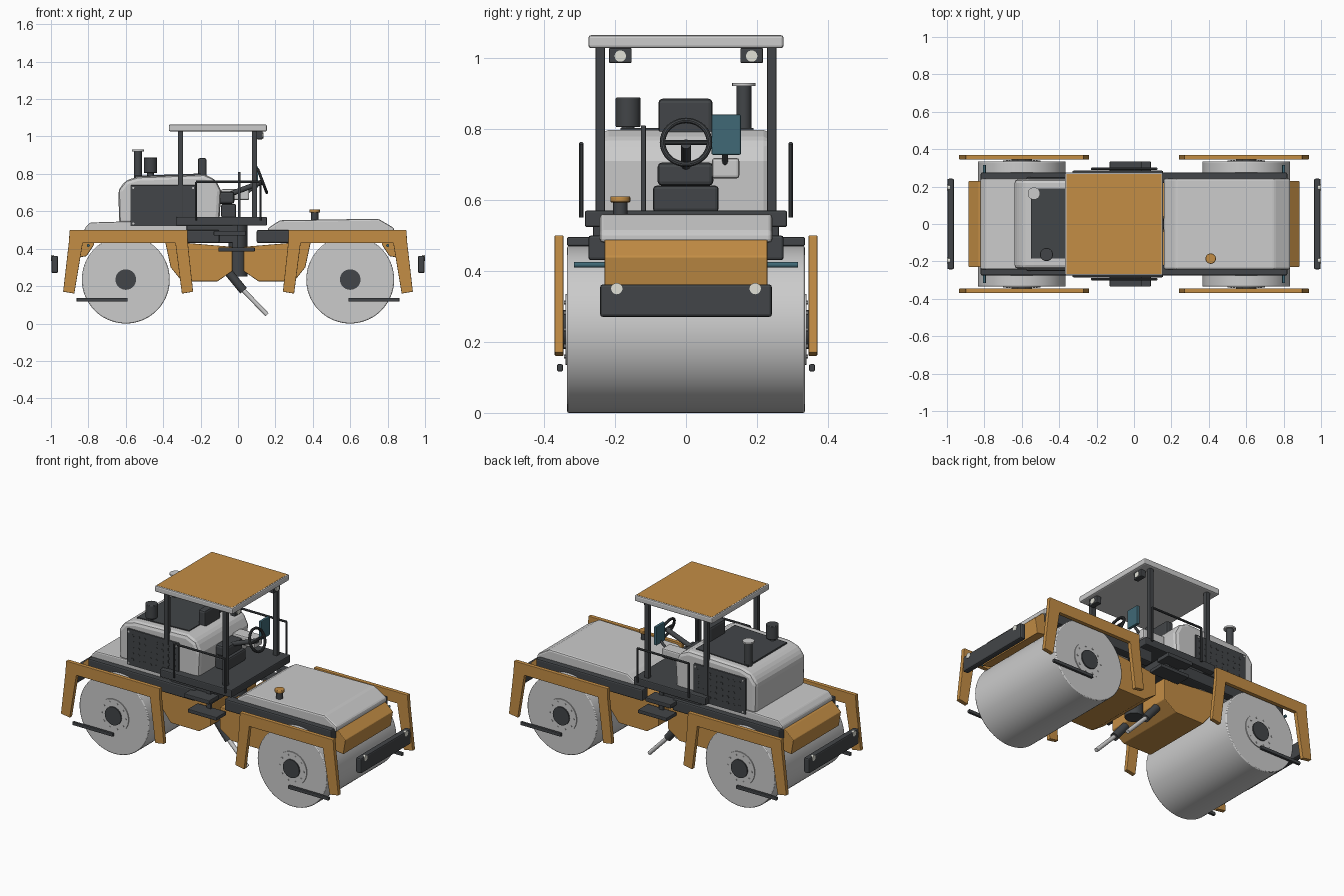
import bpy, bmesh, math
from mathutils import Vector


def mat(name, c):
    m = bpy.data.materials.new(name)
    m.diffuse_color = (*c, 1)
    return m


ORANGE = mat("orange", (0.55, 0.27, 0.06))
DARK = mat("dark", (0.055, 0.06, 0.065))
TEAL = mat("teal", (0.05, 0.14, 0.18))
LAMP = mat("lamp", (0.75, 0.75, 0.68))


def finish(name, bm, m=None, bev=0.0, smooth=False):
    bmesh.ops.recalc_face_normals(bm, faces=bm.faces)
    me = bpy.data.meshes.new(name)
    bm.to_mesh(me)
    bm.free()
    ob = bpy.data.objects.new(name, me)
    bpy.context.collection.objects.link(ob)
    if m:
        me.materials.append(m)
    if bev:
        b = ob.modifiers.new("bevel", "BEVEL")
        b.width, b.segments, b.limit_method = bev, 2, "ANGLE"
    if smooth:
        bpy.ops.object.select_all(action="DESELECT")
        ob.select_set(True)
        bpy.context.view_layer.objects.active = ob
        bpy.ops.object.shade_smooth_by_angle(angle=math.radians(35))
    return ob


def profile(name, pts, y0, y1, m=None, bev=0.0):
    """Outline in x-z extruded along y."""
    bm = bmesh.new()
    f = bm.faces.new([bm.verts.new((x, y0, z)) for x, z in pts])
    r = bmesh.ops.extrude_face_region(bm, geom=[f])
    bmesh.ops.translate(bm, vec=(0, y1 - y0, 0),
                        verts=[v for v in r["geom"] if isinstance(v, bmesh.types.BMVert)])
    return finish(name, bm, m, bev)


def box(name, x0, x1, y0, y1, z0, z1, m=None, bev=0.004):
    return profile(name, [(x0, z0), (x1, z0), (x1, z1), (x0, z1)], y0, y1, m, bev)


def add_rod(bm, a, b, r, n):
    a, b = Vector(a), Vector(b)
    mtx = (b - a).to_track_quat("Z", "Y").to_matrix().to_4x4()
    mtx.translation = (a + b) / 2
    bmesh.ops.create_cone(bm, cap_ends=True, segments=n, radius1=r, radius2=r,
                          depth=(b - a).length, matrix=mtx)


def rods(name, segs, r, m=None, n=24, bev=0.0):
    bm = bmesh.new()
    for a, b in segs:
        add_rod(bm, a, b, r, n)
    return finish(name, bm, m, bev, True)


# front and rear assemblies
for s, end in ((1, "front"), (-1, "rear")):
    cx = 0.6 * s
    rods(end + "_drum", [((cx, -0.335, 0.235), (cx, 0.335, 0.235))], 0.235, None, 72, 0.005)
    outer = [(0.27, 0.5), (0.9, 0.5), (0.905, 0.43), (0.935, 0.17), (0.875, 0.16), (0.83, 0.43),
             (0.36, 0.43), (0.3, 0.16), (0.24, 0.17), (0.268, 0.43)]
    outer[6] = (0.335, 0.43)
    outer = [(s * x, z) for x, z in outer]
    for t, side in ((-1, "right"), (1, "left")):
        tag = f"{end}_{side}_"
        profile(tag + "drum_frame", outer, 0.345 * t, 0.37 * t, ORANGE, 0.003)
        rods(tag + "hub_ring", [((cx, 0.33 * t, 0.235), (cx, 0.34 * t, 0.235))], 0.1, None, 40)
        rods(tag + "hub", [((cx, 0.33 * t, 0.235), (cx, 0.347 * t, 0.235))], 0.055, DARK, 32)
        ring = [(cx + 0.08 * math.cos(a), 0.235 + 0.08 * math.sin(a))
                for a in [k * math.tau / 10 for k in range(10)]]
        rods(tag + "hub_bolts", [((x, 0.33 * t, z), (x, 0.343 * t, z)) for x, z in ring],
             0.006, None, 6)
        xs = sorted((0.59 * s, 0.863 * s))
        box(tag + "scraper_bar", *xs, 0.347 * t, 0.363 * t, 0.117, 0.137, DARK, 0.003)
        box(tag + "side_rail", *sorted((0.1 * s, 0.82 * s)), 0.22 * t, 0.275 * t, 0.43, 0.5, DARK, 0.008)
        rods(tag + "spray_nozzle", [((0.8 * s, 0.22 * t, 0.417), (0.8 * s, 0.315 * t, 0.417))],
             0.008, TEAL, 12)
        rods(tag + "bumper_lamp", [((0.985 * s, 0.195 * t, 0.35), (0.9995 * s, 0.195 * t, 0.35))],
             0.016, LAMP, 20)
    box(end + "_bumper", *sorted((0.962 * s, 0.998 * s)), -0.242, 0.242, 0.27, 0.362, DARK, 0.008)
    # folded end plate and central yoke
    profile(end + "_end_plate", [(s * x, z) for x, z in
            [(0.77, 0.49), (0.83, 0.49), (0.885, 0.44), (0.87, 0.35), (0.81, 0.36), (0.77, 0.42)]],
            -0.23, 0.23, ORANGE, 0.004)
    yoke = [(0.03, 0.41), (0.39, 0.44), (0.36, 0.30), (0.30, 0.225), (0.11, 0.225), (0.03, 0.28)]
    profile(end + "_yoke", [(s * x, z) for x, z in yoke], -0.22, 0.22, ORANGE, 0.004)

# hoods
profile("front_hood", [(0.16, 0.48), (0.835, 0.48), (0.835, 0.51), (0.75, 0.56), (0.225, 0.552),
                       (0.16, 0.51)], -0.243, 0.243, None, 0.01)
profile("rear_lower_hood", [(-0.82, 0.48), (-0.1, 0.48), (-0.1, 0.55), (-0.62, 0.545),
                            (-0.79, 0.54), (-0.82, 0.51)], -0.243, 0.243, None, 0.008)
profile("engine_hood", [(-0.635, 0.53), (-0.64, 0.715), (-0.6, 0.765), (-0.535, 0.785),
                        (-0.18, 0.797), (-0.12, 0.77), (-0.09, 0.71), (-0.1, 0.53)],
        -0.24, 0.24, None, 0.022)
profile("hood_top_panel", [(-0.55, 0.77), (-0.55, 0.79), (-0.2, 0.802), (-0.2, 0.78)],
        -0.185, 0.19, DARK)
rods("filler_neck", [((0.41, -0.185, 0.55), (0.41, -0.185, 0.6))], 0.02, DARK)
rods("filler_cap", [((0.41, -0.185, 0.593), (0.41, -0.185, 0.61))], 0.028, ORANGE, 24, 0.003)
rods("exhaust_pipe", [((-0.535, 0.163, 0.77), (-0.535, 0.163, 0.925))], 0.021, DARK)
rods("exhaust_cap", [((-0.535, 0.163, 0.92), (-0.535, 0.163, 0.929))], 0.033)
rods("air_filter", [((-0.468, -0.163, 0.805), (-0.468, -0.163, 0.888))], 0.035, DARK, 32, 0.003)
rods("air_filter_stem", [((-0.468, -0.163, 0.77), (-0.468, -0.163, 0.81))], 0.018, DARK)

# canopy roof, deck and pivot
box("canopy_roof", -0.37, 0.155, -0.275, 0.275, 1.027, 1.064, None, 0.008)
box("canopy_top_panel", -0.362, 0.147, -0.267, 0.267, 1.05, 1.065, ORANGE, 0)
box("cab_deck", -0.33, 0.155, -0.285, 0.285, 0.523, 0.57, DARK, 0.006)
box("under_deck", -0.275, 0.0, -0.255, 0.255, 0.43, 0.525, DARK, 0.006)
rods("pivot_pin", [((0, 0, 0.25), (0, 0, 0.53))], 0.05, DARK, 32)

for t, side in ((-1, "right"), (1, "left")):
    tag = side + "_"
    # engine grille with holes and bolts
    box(tag + "grille", -0.575, -0.225, 0.22 * t, 0.25 * t, 0.52, 0.74, DARK, 0.004)
    g = [(-0.535 + 0.04 * i, 0.56 + 0.036 * j) for i in range(8) for j in range(5)]
    rods(tag + "grille_holes", [((x, 0.248 * t, z), (x, 0.2515 * t, z)) for x, z in g], 0.009, DARK, 8)
    c = [(x, z) for x in (-0.56, -0.24) for z in (0.535, 0.725)]
    rods(tag + "grille_bolts", [((x, 0.248 * t, z), (x, 0.253 * t, z)) for x, z in c], 0.006, None, 8)
    # canopy posts, work lamps, hand rail, steps
    for nm, x in (("rear", -0.308), ("front", 0.088)):
        box(f"{tag}{nm}_post", x - 0.014, x + 0.014, 0.228 * t, 0.255 * t, 0.565, 1.03, DARK, 0.003)
    yl = 0.185 * t
    box(tag + "work_lamp_box", 0.1, 0.132, yl - 0.032, yl + 0.032, 0.985, 1.028, DARK, 0.004)
    rods(tag + "work_lamp", [((0.12, yl, 1.005), (0.136, yl, 1.005))], 0.016, LAMP)
    y = 0.295 * t
    p = [(-0.225, y, 0.55), (-0.225, y, 0.757), (0.12, y, 0.757), (0.12, y, 0.55)]
    rods(tag + "hand_rail", list(zip(p, p[1:])), 0.0065, DARK, 10)
    box(tag + "upper_step", -0.13, 0.04, 0.24 * t, 0.335 * t, 0.47, 0.495, DARK)
    box(tag + "lower_step", -0.105, 0.09, 0.24 * t, 0.335 * t, 0.385, 0.407, DARK)
    box(tag + "step_hanger", -0.03, 0.0, 0.245 * t, 0.262 * t, 0.39, 0.53, DARK)
    # articulation cylinders
    yc = 0.13 * t
    rods(tag + "cylinder", [((-0.06, yc, 0.285), (0.03, yc, 0.175))], 0.023, DARK)
    rods(tag + "cylinder_rod", [((0.02, yc, 0.187), (0.155, yc, 0.047))], 0.012)

# operator station
box("seat_base", -0.09, -0.01, -0.093, 0.092, 0.565, 0.64, DARK, 0.01)
box("seat_cushion", -0.19, -0.02, -0.08, 0.077, 0.64, 0.705, DARK, 0.012)
box("seat_back", -0.215, -0.168, -0.078, 0.075, 0.68, 0.885, DARK, 0.012)
box("arm_console", -0.09, 0.06, 0.073, 0.15, 0.66, 0.718, None, 0.008)
box("display_screen", 0.09, 0.108, 0.072, 0.155, 0.727, 0.84, TEAL, 0.004)
rods("display_stalk", [((0.05, 0.11, 0.7), (0.098, 0.11, 0.74))], 0.008, DARK, 12)
box("control_lever", 0.0, 0.014, -0.127, -0.113, 0.565, 0.81, DARK, 0.003)
rods("steering_column", [((-0.06, 0, 0.685), (0.13, 0, 0.757))], 0.014, DARK)
bpy.ops.mesh.primitive_torus_add(major_radius=0.066, minor_radius=0.008, major_segments=40,
                                 minor_segments=10, location=(0.13, 0, 0.762),
                                 rotation=(0, math.radians(69), 0))
wheel = bpy.context.object
wheel.name = "steering_wheel"
wheel.data.materials.append(DARK)
bpy.ops.object.shade_smooth_by_angle()
rods("steering_spoke", [((0.13, -0.064, 0.762), (0.13, 0.064, 0.762))], 0.007, DARK, 10)
